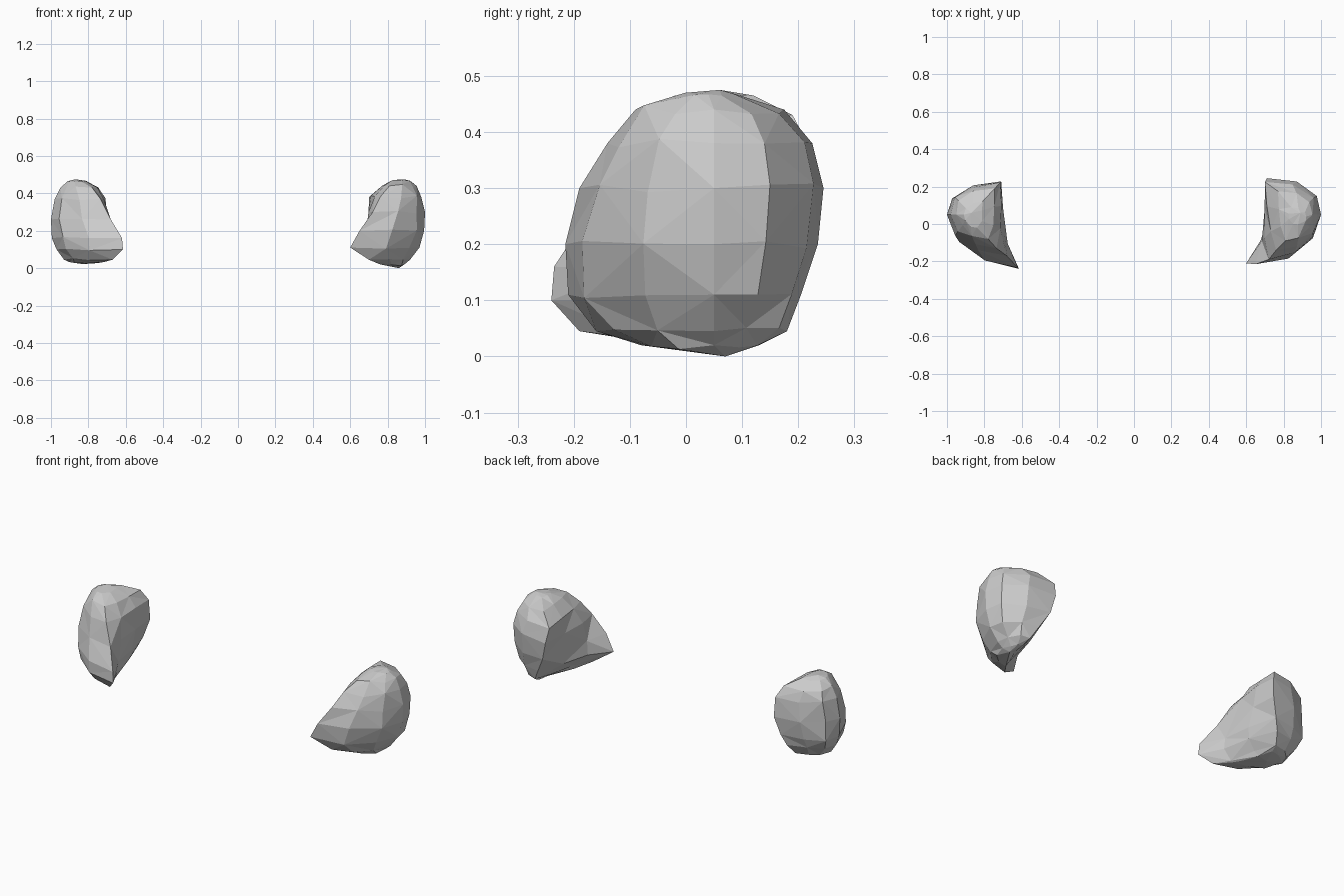
import bpy, bmesh, math, random
from mathutils import Vector

if "Cube" in bpy.data.objects:
    bpy.data.objects.remove(bpy.data.objects["Cube"])


def ring(z, tx, ty, ox, oy, bx, by, front):
    """D-shaped slice: front tip -> outer bulge -> back corner -> hollow inner side."""
    pts = []
    for i in range(3):
        a = math.radians(30 * i)
        f = front if i else 1
        pts.append((tx + (ox - tx) * math.sin(a) * f, oy + (ty - oy) * math.cos(a) * f, z))
    for i in range(4):
        a = math.radians(30 * i)
        f = 1.05 if i in (1, 2) and z > 0.1 else 1
        pts.append((bx + (ox - bx) * math.cos(a) * f, oy + (by - oy) * math.sin(a) * f, z))
    for t in (0.36, 0.72):
        x, y = bx + (tx - bx) * t, by + (ty - by) * t
        # hollow low down, softened towards the top
        x = max(x + 0.005, 0.69 - 0.02 * (t > 0.5)) if z < 0.28 else x - 0.012
        pts.append((x, y, z))
    return [Vector(p) for p in pts]


def rock(name, side, slices, bottom, top, front, seed):
    rng = random.Random(seed)
    bm = bmesh.new()
    rings = []
    for s in slices:
        verts = []
        for i, p in enumerate(ring(*s, front)):
            # uneven chipped surface, outer tips left in place
            if i not in (0, 3, 6):
                p += Vector([rng.uniform(-0.008, 0.008) for _ in range(3)])
            verts.append(bm.verts.new((p.x * side, p.y, p.z)))
        rings.append(verts)
    n = len(rings[0])
    for k, (a, b) in enumerate(zip(rings, rings[1:])):
        for i in range(n):
            j = (i + 1) % n
            if (i + k) % 2:
                tris = ((a[i], a[j], b[j]), (a[i], b[j], b[i]))
            else:
                tris = ((a[i], a[j], b[i]), (a[j], b[j], b[i]))
            for t in tris:
                bm.faces.new(t)
    for r, c in ((rings[0], bottom), (rings[-1], top)):
        v = bm.verts.new((c[0] * side, c[1], c[2]))
        for i in range(n):
            bm.faces.new((r[i], r[(i + 1) % n], v))
    bmesh.ops.recalc_face_normals(bm, faces=bm.faces)
    me = bpy.data.meshes.new(name)
    bm.to_mesh(me)
    bm.free()
    ob = bpy.data.objects.new(name, me)
    bpy.context.collection.objects.link(ob)


# slices: z, tip x y, outer x y, back corner x y
rock("right_rock", 1, [
    (0.02, 0.76, -0.08, 0.89, 0.05, 0.83, 0.13),
    (0.045, 0.70, -0.16, 0.92, 0.05, 0.82, 0.18),
    (0.11, 0.60, -0.21, 0.97, 0.05, 0.785, 0.205),
    (0.20, 0.65, -0.215, 0.995, 0.05, 0.735, 0.235),
    (0.30, 0.72, -0.19, 1.0, 0.05, 0.71, 0.245),
    (0.38, 0.76, -0.14, 0.98, 0.05, 0.70, 0.225),
    (0.44, 0.81, -0.09, 0.955, 0.05, 0.77, 0.175),
    (0.467, 0.85, 0.0, 0.92, 0.04, 0.84, 0.09),
], (0.86, 0.07, 0.0), (0.89, 0.06, 0.475), 1.0, 3)

rock("left_rock", -1, [
    (0.032, 0.72, -0.10, 0.90, 0.03, 0.80, 0.11),
    (0.045, 0.67, -0.19, 0.93, 0.03, 0.79, 0.15),
    (0.10, 0.615, -0.24, 0.97, 0.04, 0.765, 0.19),
    (0.16, 0.62, -0.235, 0.995, 0.05, 0.74, 0.21),
    (0.26, 0.68, -0.17, 1.0, 0.05, 0.71, 0.228),
    (0.37, 0.735, -0.13, 0.98, 0.05, 0.715, 0.222),
    (0.43, 0.78, -0.08, 0.95, 0.05, 0.745, 0.19),
    (0.465, 0.84, -0.02, 0.91, 0.05, 0.81, 0.12),
], (0.83, 0.03, 0.022), (0.87, 0.06, 0.475), 0.97, 8)
